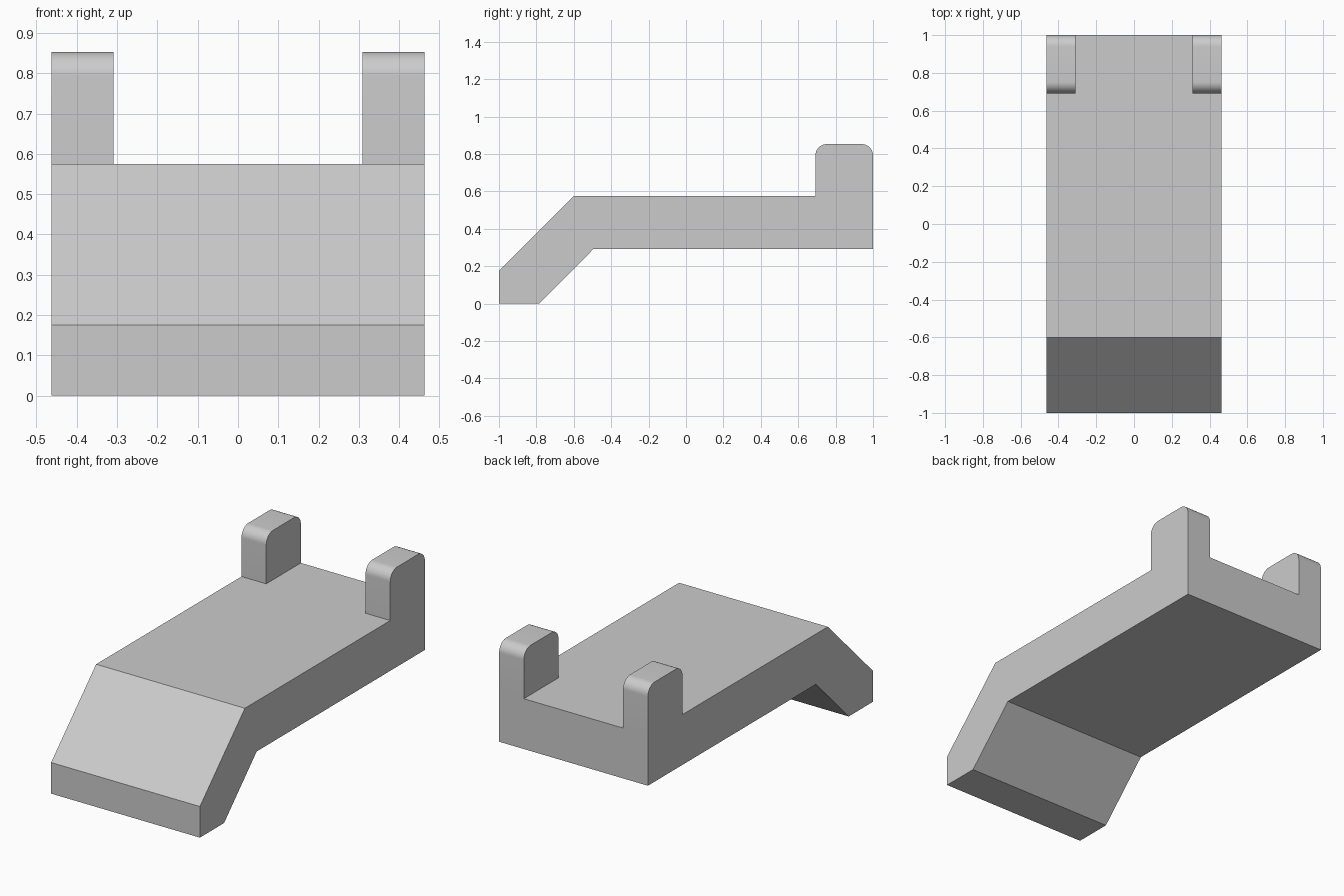
import bpy, bmesh
from math import sin, cos, pi, radians

cube = bpy.data.objects.get("Cube")
if cube:
    bpy.data.objects.remove(cube, do_unlink=True)

HALF_W = 0.463
LUG_W = 0.154
DECK_TOP, LUG_TOP = 0.575, 0.853
LUG_FRONT, BACK = 0.692, 1.0
RADIUS = 0.06

grey = bpy.data.materials.new("plain grey")
grey.use_nodes = True
grey.diffuse_color = (0.6, 0.6, 0.6, 1)
grey.node_tree.nodes["Principled BSDF"].inputs["Base Color"].default_value = (0.6, 0.6, 0.6, 1)


def extrude_profile(name, profile, x0, x1):
    """Solid made by sweeping a (y, z) outline from x0 to x1."""
    bm = bmesh.new()
    face = bm.faces.new([bm.verts.new((x0, y, z)) for y, z in profile])
    ext = bmesh.ops.extrude_face_region(bm, geom=[face])
    verts = [g for g in ext["geom"] if isinstance(g, bmesh.types.BMVert)]
    bmesh.ops.translate(bm, verts=verts, vec=(x1 - x0, 0, 0))
    bmesh.ops.recalc_face_normals(bm, faces=bm.faces)
    mesh = bpy.data.meshes.new(name)
    bm.to_mesh(mesh)
    bm.free()
    mesh.materials.append(grey)
    obj = bpy.data.objects.new(name, mesh)
    bpy.context.collection.objects.link(obj)
    return obj


def arc(cy, cz, start, steps=12):
    """Quarter circle, counter-clockwise from the start angle."""
    angles = [start + i * pi / 2 / steps for i in range(steps + 1)]
    return [(cy + RADIUS * cos(a), cz + RADIUS * sin(a)) for a in angles]


# Flat deck with a sloping front leg
deck = extrude_profile("deck", [
    (-1, 0), (-0.785, 0), (-0.495, 0.292), (BACK, 0.292),
    (BACK, DECK_TOP), (-0.6, DECK_TOP), (-1, 0.175)], -HALF_W, HALF_W)

# Rounded lugs on both back corners, merged into the deck
lug_outline = ([(LUG_FRONT, 0.45), (BACK, 0.45)]
               + arc(BACK - RADIUS, LUG_TOP - RADIUS, 0)
               + arc(LUG_FRONT + RADIUS, LUG_TOP - RADIUS, pi / 2))
bpy.context.view_layer.objects.active = deck
for side, x0 in (("left", HALF_W - LUG_W), ("right", -HALF_W)):
    lug = extrude_profile(side + "_lug", lug_outline, x0, x0 + LUG_W)
    union = deck.modifiers.new(side + "_union", 'BOOLEAN')
    union.operation, union.solver, union.object = 'UNION', 'EXACT', lug
    bpy.ops.object.modifier_apply(modifier=union.name)
    bpy.data.objects.remove(lug, do_unlink=True)

# Smooth only the rounded lug tops
bpy.ops.object.select_all(action='DESELECT')
deck.select_set(True)
bpy.ops.object.shade_smooth_by_angle(angle=radians(30))
